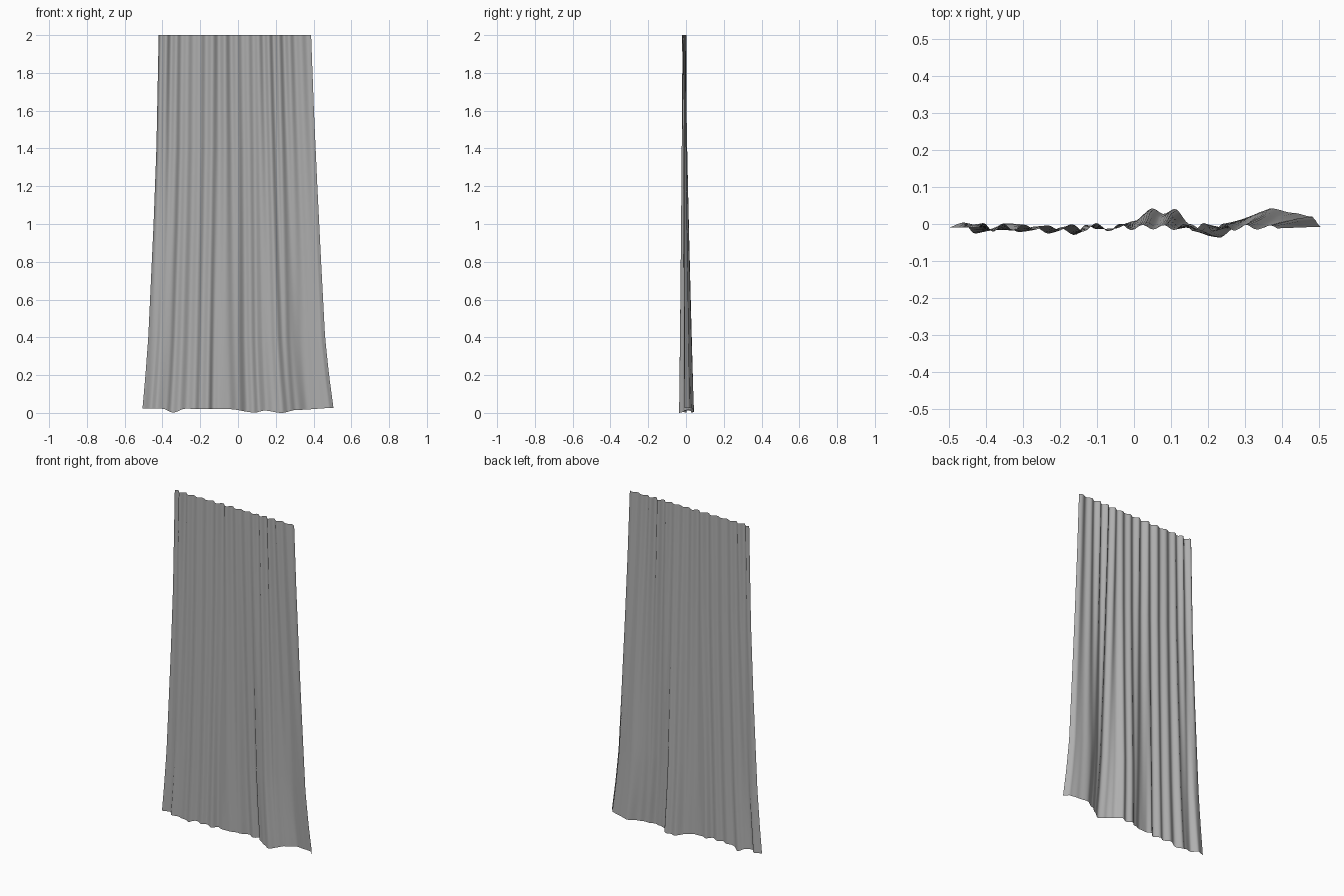
import bpy, bmesh, math

if "Cube" in bpy.data.objects:
    bpy.data.objects.remove(bpy.data.objects["Cube"])

def linear(pts, v):
    for (a, p), (b, q) in zip(pts, pts[1:]):
        if v <= b:
            return p + (q - p) * (v - a) / (b - a)
    return pts[-1][1]

def interp(pts, v):
    # smooth interpolation through (position, value) pairs
    for (a, p), (b, q) in zip(pts, pts[1:]):
        if v <= b:
            f = (v - a) / (b - a)
            return p + (q - p) * f * f * (3 - 2 * f)
    return pts[-1][1]

# Side outlines, as (height, x)
LEFT = [(0, -.508), (.03, -.505), (.2, -.49), (.4, -.475), (1, -.447), (1.4, -.432), (2, -.42)]
RIGHT = [(0, .508), (.03, .505), (.2, .482), (.4, .461), (.8, .44), (1.2, .42), (1.6, .402), (2, .387)]
# Hem folds, as (x, y), and hem height, as (x, z)
HEM = [(-.505, -.01), (-.46, .004), (-.43, -.026), (-.38, -.014), (-.35, .002), (-.31, -.022),
       (-.27, -.007), (-.23, -.026), (-.2, -.01), (-.16, -.03), (-.13, -.002), (-.1, -.014),
       (-.05, -.012), (0, .008), (.05, .042), (.08, .027), (.11, .041), (.15, 0), (.19, -.02),
       (.23, -.037), (.27, -.012), (.31, .012), (.37, .042), (.43, .03), (.48, .02), (.505, -.008)]
HEM_Z = [(-.505, .024), (-.4, .022), (-.34, .002), (-.28, .022), (-.05, .02), (.09, .002),
         (.14, .012), (.23, 0), (.31, .016), (.505, .026)]

NU, NV = 130, 40
bm = bmesh.new()
rows = []
for j in range(NV + 1):
    t = j / NV
    row = []
    for i in range(NU + 1):
        u = i / NU
        xb = -.505 + 1.01 * u
        zb = interp(HEM_Z, xb)
        z = zb + (2 - zb) * t
        x = linear(LEFT, z) * (1 - u) + linear(RIGHT, z) * u
        # uneven gathers at the top relax into the wide hem folds
        size = .0085 + .003 * math.sin(17 * u + 1)
        gather = -.009 + size * math.sin(2 * math.pi * 13.5 * u + 1.1 * math.sin(9 * u))
        w = (1 - t) ** 1.3
        y = gather * (1 - w) + interp(HEM, xb) * w
        row.append(bm.verts.new((x, y, z)))
    rows.append(row)
for a, b in zip(rows, rows[1:]):
    for i in range(NU):
        bm.faces.new((a[i], a[i + 1], b[i + 1], b[i])).smooth = True

# Curtain panel: one thin sheet of dark grey cloth
mesh = bpy.data.meshes.new("curtain_panel")
bm.to_mesh(mesh)
bm.free()
cloth = bpy.data.materials.new("grey_cloth")
cloth.diffuse_color = (.43, .43, .43, 1)
cloth.use_nodes = True
cloth.node_tree.nodes["Principled BSDF"].inputs["Base Color"].default_value = cloth.diffuse_color
mesh.materials.append(cloth)
curtain = bpy.data.objects.new("curtain_panel", mesh)
bpy.context.collection.objects.link(curtain)
